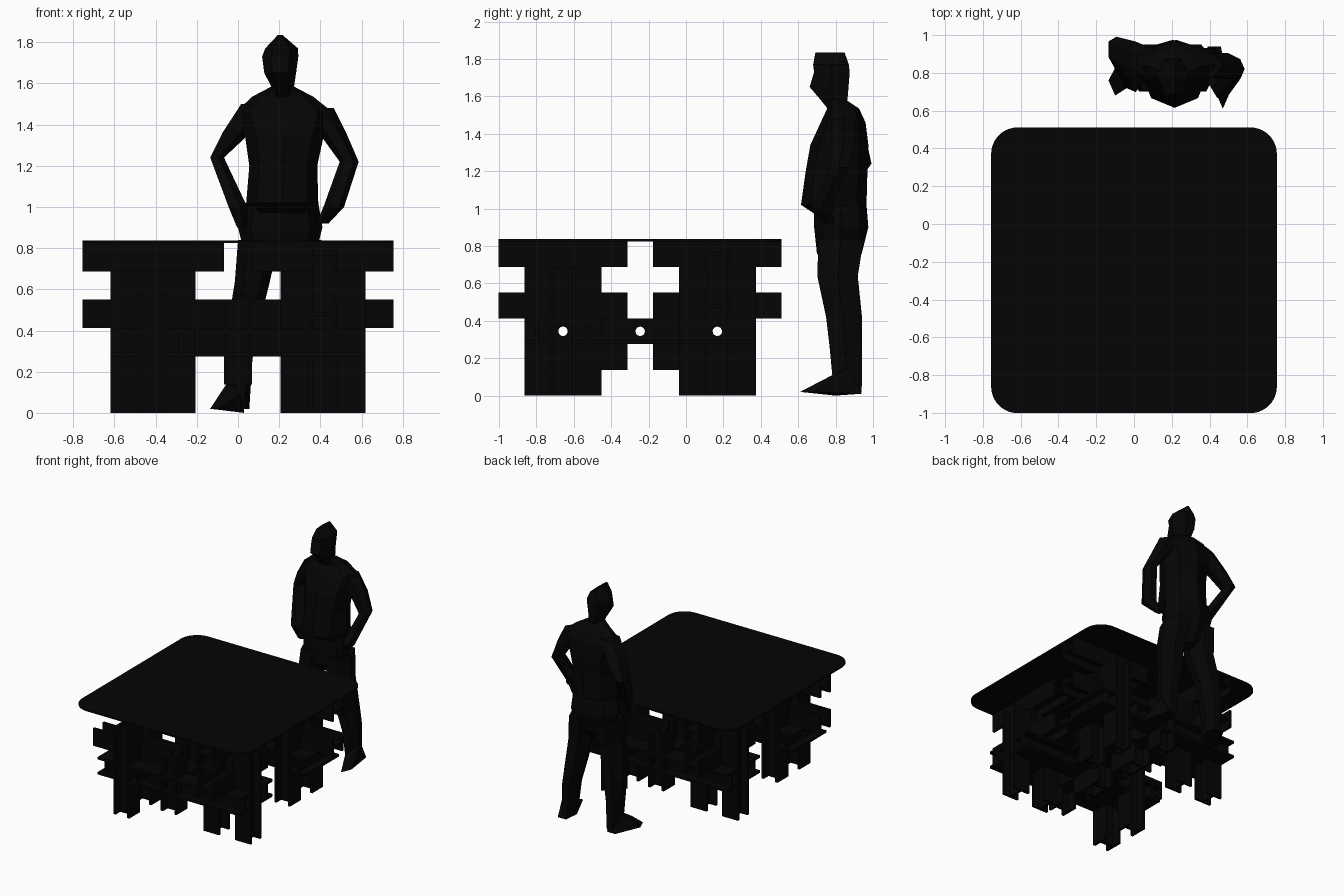
import bpy, bmesh, math
from mathutils import Vector

if "Cube" in bpy.data.objects:
    bpy.data.objects.remove(bpy.data.objects["Cube"])

U = 0.1375          # module of the interlocking base
YC = -0.245         # table centre in y
T = 0.14            # sheet thickness in modules

mat = bpy.data.materials.new("black")
mat.diffuse_color = (0.0015, 0.0015, 0.0015, 1)
mat.use_nodes = True
mat.node_tree.nodes["Principled BSDF"].inputs["Base Color"].default_value = mat.diffuse_color


def finish(bm, name):
    bmesh.ops.recalc_face_normals(bm, faces=bm.faces)
    me = bpy.data.meshes.new(name)
    bm.to_mesh(me)
    bm.free()
    ob = bpy.data.objects.new(name, me)
    bpy.context.collection.objects.link(ob)
    me.materials.append(mat)
    return ob


def h_sheet(name, centre, across, along, length, bar, offset, thick, cutter):
    """H outline, bars of the given width, extruded along the third axis."""
    normal = 3 - across - along
    h, b = length / 2, bar / 2
    quarter = [(1 + b, h), (1 - b, h), (1 - b, b)]
    pts = (quarter + [(-p, q) for p, q in reversed(quarter)]
           + [(-p, -q) for p, q in quarter] + [(p, -q) for p, q in reversed(quarter)])
    bm = bmesh.new()
    verts = []
    for p, q in pts:
        v = Vector(centre)
        v[across] += p
        v[along] += q
        v[normal] += offset - thick / 2
        verts.append(bm.verts.new((v.x * U, v.y * U + YC, v.z * U)))
    face = bm.faces.new(verts)
    new = bmesh.ops.extrude_face_region(bm, geom=[face])["geom"]
    step = Vector((0, 0, 0))
    step[normal] = thick * U
    bmesh.ops.translate(bm, vec=step, verts=[g for g in new if isinstance(g, bmesh.types.BMVert)])
    ob = finish(bm, name)
    if cutter:
        mod = ob.modifiers.new("hole", 'BOOLEAN')
        mod.operation = 'DIFFERENCE'
        mod.solver = 'EXACT'
        mod.object = cutter


def h_beam(name, centre, across, along, length, cutter=None):
    """Two H-shaped sheets one module apart, joined by a thin web (I-section)."""
    for side in (-1, 1):
        h_sheet(name + "_sheet", centre, across, along, length, 1, side * (0.5 - T / 2), T, cutter)
    h_sheet(name + "_web", centre, across, along, length, T, 0, 1 - 2 * T, cutter)


# Table top with rounded corners
bm = bmesh.new()
bmesh.ops.create_cube(bm, size=1)
for v in bm.verts:
    v.co = (v.co.x * 11 * U, v.co.y * 11 * U + YC, 0.831 + v.co.z * 0.012)
upright = [e for e in bm.edges if abs(e.verts[0].co.z - e.verts[1].co.z) > 0.005]
bmesh.ops.bevel(bm, geom=upright, offset=0.14, segments=10, profile=0.5, affect='EDGES')
finish(bm, "table_top")

# Base: H beams slotted into each other, round holes along x
for j in (-3, 0, 3):
    bpy.ops.mesh.primitive_cylinder_add(vertices=24, radius=0.025, depth=3,
                                        location=(0, YC + j * U, 2.5 * U),
                                        rotation=(0, math.pi / 2, 0))
    cutter = bpy.context.object
    cutter.name = "hole_cutter"
    cutter.hide_render = True
    cutter.display_type = 'WIRE'
    # links between the legs
    h_beam("link", (0, j, 2.5), 1, 2, 3, cutter)
    if j == 0:
        h_beam("flat_link", (0, j, 2.5), 0, 1, 3, cutter)
        continue
    h_beam("flat_link", (0, j, 2.5), 1, 0, 3, cutter)
    # legs, neighbours turned by 90 degrees
    for i in (-3, 3):
        across = 0 if i * j < 0 else 1
        h_beam("leg", (i, j, 2.5), across, 2, 5, cutter)
        h_beam("flat", (i, j, 2.5), 1 - across, across, 3, cutter)
        h_beam("upper", (i, j, 4.5), 2, 1 - across, 5)


def loft(name, rings, sides=6):
    """Rings are (x, y, z, half width, half depth)."""
    bm = bmesh.new()
    loops = []
    for x, y, z, rx, ry in rings:
        loops.append([bm.verts.new((x + rx * math.cos(t), y + ry * math.sin(t), z))
                      for t in (2 * math.pi * k / sides for k in range(sides))])
    for a, b in zip(loops, loops[1:]):
        for k in range(sides):
            n = (k + 1) % sides
            bm.faces.new((a[k], a[n], b[n], b[k]))
    bm.faces.new(loops[0])
    bm.faces.new(loops[-1])
    return finish(bm, name)


def hull(name, pts):
    bm = bmesh.new()
    for p in pts:
        bm.verts.new(p)
    bmesh.ops.convex_hull(bm, input=bm.verts)
    return finish(bm, name)


# Standing figure: head, torso, hips
loft("head", [(0.22, 0.80, 1.53, 0.05, 0.045), (0.217, 0.79, 1.585, 0.055, 0.085),
              (0.205, 0.765, 1.65, 0.077, 0.12), (0.205, 0.78, 1.73, 0.088, 0.11),
              (0.212, 0.775, 1.77, 0.08, 0.11), (0.205, 0.77, 1.835, 0.012, 0.09)])
loft("torso", [(0.215, 0.79, 0.97, 0.15, 0.10), (0.215, 0.79, 1.02, 0.175, 0.175),
               (0.22, 0.805, 1.20, 0.165, 0.165), (0.225, 0.82, 1.34, 0.19, 0.155),
               (0.225, 0.84, 1.46, 0.235, 0.12), (0.217, 0.84, 1.535, 0.15, 0.085),
               (0.217, 0.80, 1.585, 0.055, 0.05)], 8)
loft("hips", [(0.205, 0.83, 0.69, 0.05, 0.06), (0.205, 0.82, 0.76, 0.17, 0.12),
              (0.205, 0.83, 0.90, 0.205, 0.145), (0.21, 0.825, 1.02, 0.18, 0.14)], 8)

# Arms with hands on the hips
loft("left_arm", [(0.02, 0.77, 0.90, 0.03, 0.03), (-0.005, 0.76, 1.0, 0.05, 0.065),
                  (-0.105, 0.925, 1.24, 0.037, 0.07), (-0.015, 0.89, 1.36, 0.075, 0.08),
                  (0.08, 0.85, 1.50, 0.08, 0.08)], 5)
loft("right_arm", [(0.41, 0.77, 0.92, 0.03, 0.03), (0.465, 0.72, 1.0, 0.05, 0.06),
                   (0.54, 0.82, 1.22, 0.046, 0.06), (0.465, 0.84, 1.35, 0.065, 0.075),
                   (0.38, 0.84, 1.48, 0.085, 0.07)])

# Legs
loft("left_leg", [(0.01, 0.87, 0.02, 0.045, 0.08), (0.01, 0.86, 0.26, 0.06, 0.095),
                  (0.025, 0.85, 0.42, 0.075, 0.105), (0.07, 0.81, 0.64, 0.085, 0.125),
                  (0.10, 0.83, 0.84, 0.10, 0.14)])
loft("right_leg", [(0.41, 0.86, 0.02, 0.045, 0.08), (0.40, 0.85, 0.26, 0.06, 0.095),
                   (0.37, 0.84, 0.42, 0.075, 0.105), (0.34, 0.81, 0.64, 0.085, 0.125),
                   (0.305, 0.83, 0.84, 0.10, 0.14)])

# Feet, turned outwards: (ankle x, outward side, toe tip)
for name, cx, s, tip in (("left_foot", 0.01, -1, (-0.10, 0.68)),
                         ("right_foot", 0.41, 1, (0.47, 0.61))):
    hull(name, [(tip[0], tip[1], 0.02), (tip[0] + s * 0.035, tip[1] + 0.08, 0.02),
                (cx + s * 0.07, 0.76, 0.09), (cx, 0.75, 0.09),
                (cx + s * 0.05, 0.94, 0.01), (cx - s * 0.02, 0.94, 0.01),
                (cx - s * 0.02, 0.80, 0.0), (cx + s * 0.06, 0.86, 0.15)])
